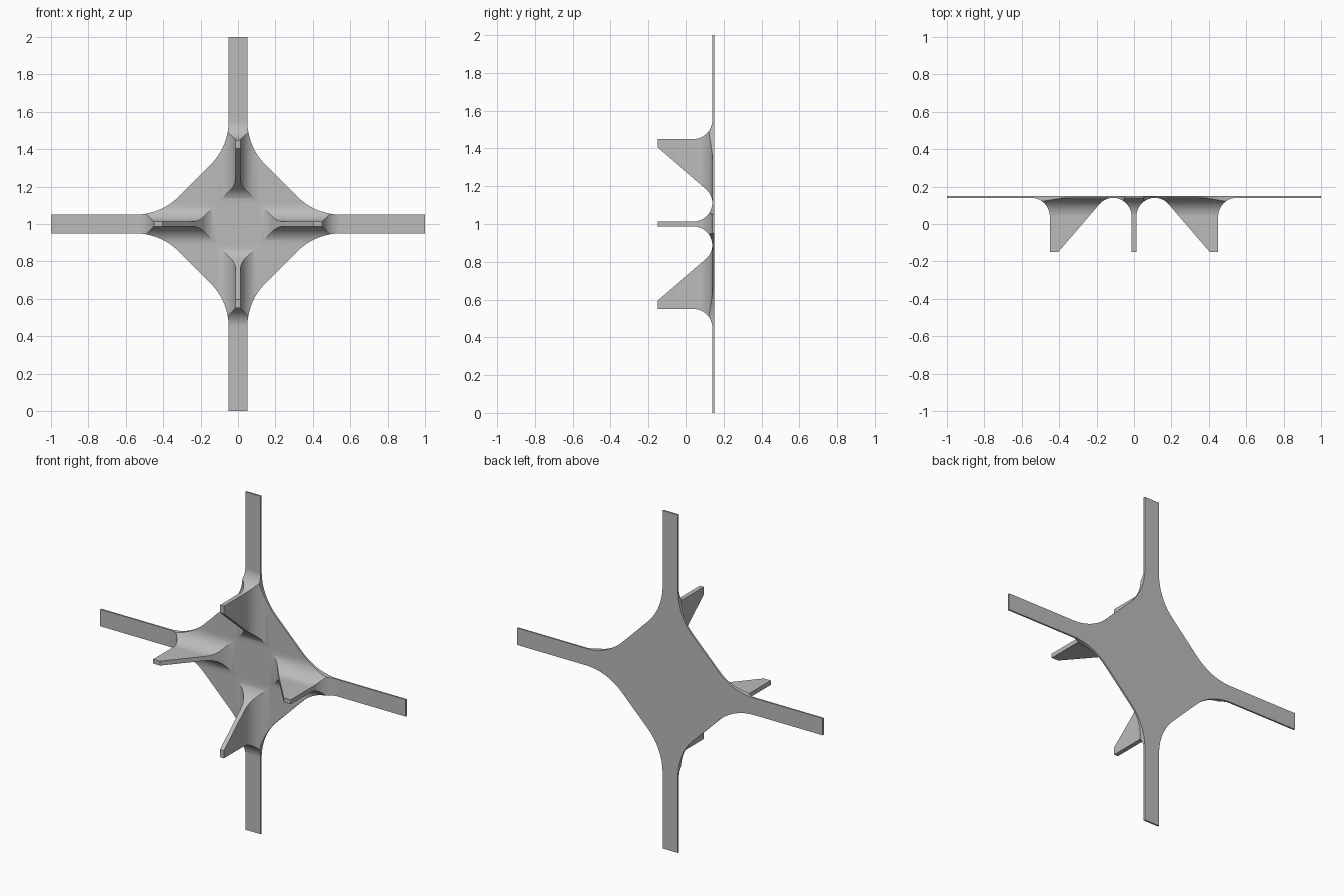
import bpy, bmesh
from math import sin, cos, radians, pi
from mathutils import Matrix, Vector

if "Cube" in bpy.data.objects:
    bpy.data.objects.remove(bpy.data.objects["Cube"])

ARM = 0.05      # half width of an arm
BEND = 0.33     # outline radius where arms meet the hub
FILLET = 0.1    # radius at the fin roots
HALF = 0.013    # half thickness of a fin
FACE, BACK, ROOT = 0.14, 0.15, 0.04   # plate front, plate back, start of fillets

grey = bpy.data.materials.new("plain grey")
grey.use_nodes = True
grey.diffuse_color = (0.5, 0.5, 0.5, 1)
grey.node_tree.nodes["Principled BSDF"].inputs["Base Color"].default_value = grey.diffuse_color


def steps(end, n):
    return [radians(end) * i / n for i in range(n + 1)]


def prism(name, points, place, start, end):
    """Extrude a flat outline; place(u, v, w) maps it into space."""
    bm = bmesh.new()
    face = bm.faces.new([bm.verts.new(place(u, v, start)) for u, v in points])
    new = bmesh.ops.extrude_face_region(bm, geom=[face])["geom"]
    shift = Vector(place(0, 0, end)) - Vector(place(0, 0, start))
    bmesh.ops.translate(bm, vec=shift, verts=[g for g in new if isinstance(g, bmesh.types.BMVert)])
    bmesh.ops.recalc_face_normals(bm, faces=bm.faces)
    mesh = bpy.data.meshes.new(name)
    bm.to_mesh(mesh)
    bm.free()
    mesh.materials.append(grey)
    obj = bpy.data.objects.new(name, mesh)
    bpy.context.collection.objects.link(obj)
    return obj


def combine(obj, other, operation):
    mod = obj.modifiers.new("combine", "BOOLEAN")
    mod.operation, mod.solver, mod.object = operation, "EXACT", other
    bpy.context.view_layer.objects.active = obj
    bpy.ops.object.modifier_apply(modifier=mod.name)
    bpy.data.objects.remove(other)


# Four-armed plate outline: one arm, turned four times
side = [(ARM + BEND * (1 - cos(a)), 0.55 - BEND * sin(a)) for a in steps(45, 12)]
arm = side[::-1] + [(ARM, 1), (-ARM, 1)] + [(-x, z) for x, z in side]
outline = []
for k in range(4):
    turn = Matrix.Rotation(k * pi / 2, 2)
    outline += [tuple(turn @ Vector(p)) for p in arm]


def upright(u, v, w):
    return (u, w, v)


plate = prism("cross_plate", outline, upright, FACE, BACK)

# Fin seen from its side: sloped inner edge, straight outer edge, rounded roots
inner = [(0.11 + FILLET * sin(a), ROOT + FILLET * cos(a)) for a in steps(49.5, 9)]
outer = [(0.55 - FILLET * cos(a), ROOT + FILLET * sin(a)) for a in steps(90, 16)]
profile = inner + [(0.405, -0.15), (0.45, -0.15)] + outer + [(0.55, 0.145), (0.11, 0.145)]
fin = prism("fin", profile, lambda u, v, w: (w, v, u), -0.2, 0.2)

# Fin seen from its end: thin web flaring into the plate
flare = [(HALF + FILLET * (1 - cos(a)), ROOT + FILLET * sin(a)) for a in steps(90, 16)]
right = [(HALF, -0.2)] + flare + [(HALF + FILLET, 0.148)]
section = right + [(-x, y) for x, y in right[::-1]]
combine(fin, prism("fin_section", section, lambda u, v, w: (u, v, w), 0, 0.7), "INTERSECT")
combine(fin, prism("fin_trim", outline, upright, -0.25, BACK), "INTERSECT")

# Join a fin to each arm
for k in range(4):
    copy = bpy.data.objects.new("fin_copy", fin.data.copy())
    copy.data.transform(Matrix.Rotation(k * pi / 2, 4, "Y"))
    bpy.context.collection.objects.link(copy)
    combine(plate, copy, "UNION")
bpy.data.objects.remove(fin)

# Stand on the floor and smooth the rounded roots
plate.data.transform(Matrix.Translation((0, 0, 1)))
bpy.ops.object.select_all(action="DESELECT")
plate.select_set(True)
bpy.context.view_layer.objects.active = plate
bpy.ops.object.shade_smooth_by_angle(angle=radians(20))
weighted = plate.modifiers.new("even_shading", "WEIGHTED_NORMAL")
weighted.keep_sharp = True
